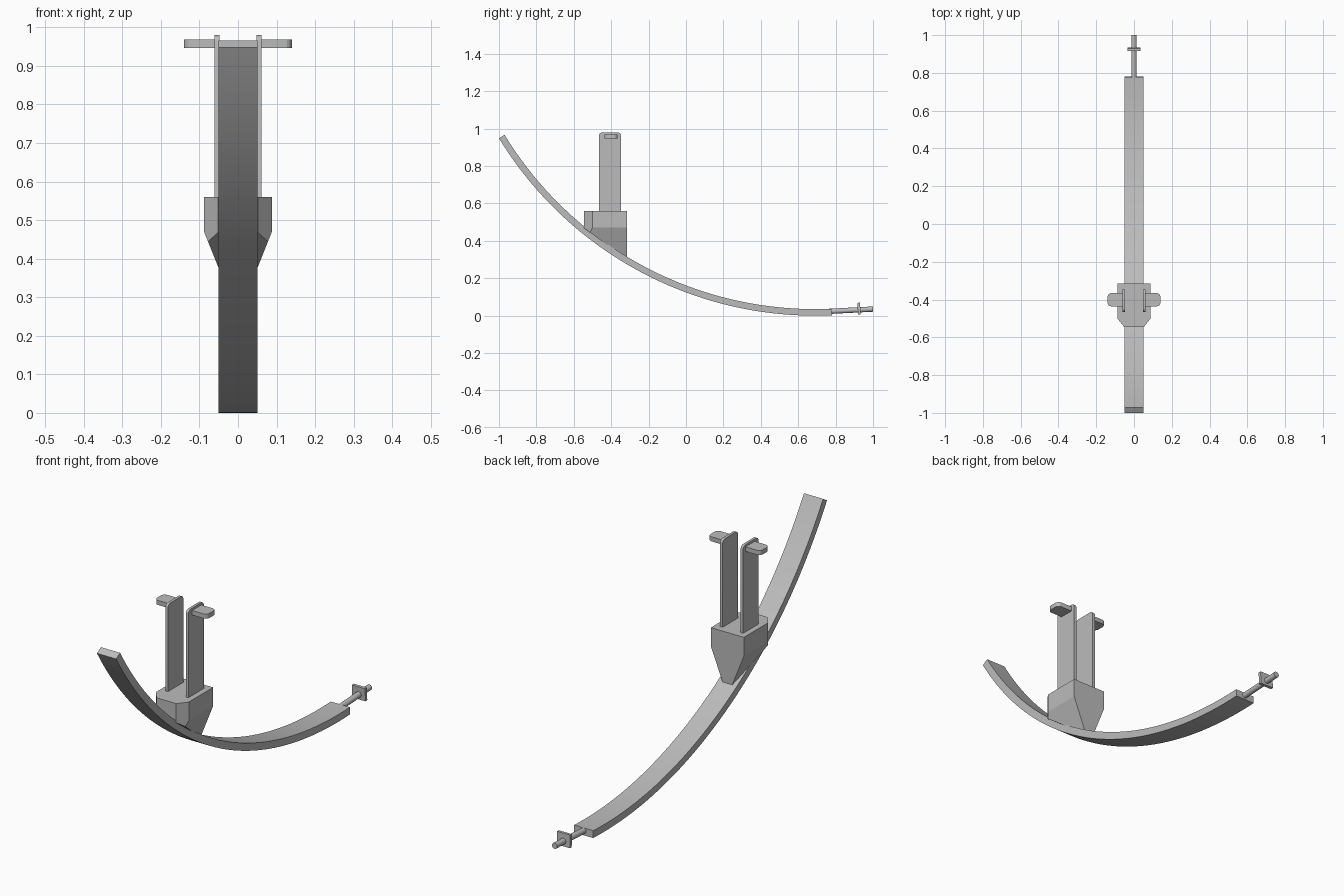
import bpy, bmesh, math
from mathutils import Vector, Matrix

cube = bpy.data.objects.get("Cube")
if cube:
    bpy.data.objects.remove(cube, do_unlink=True)

grey = bpy.data.materials.new("plain grey")
grey.use_nodes = True
grey.diffuse_color = (0.5, 0.5, 0.5, 1)
grey.node_tree.nodes["Principled BSDF"].inputs["Base Color"].default_value = (0.5, 0.5, 0.5, 1)


def finish(bm, name):
    """Turn a bmesh into a shaded, coloured object."""
    bmesh.ops.recalc_face_normals(bm, faces=bm.faces)
    mesh = bpy.data.meshes.new(name)
    bm.to_mesh(mesh)
    bm.free()
    mesh.materials.append(grey)
    obj = bpy.data.objects.new(name, mesh)
    bpy.context.collection.objects.link(obj)
    bpy.ops.object.select_all(action='DESELECT')
    obj.select_set(True)
    bpy.context.view_layer.objects.active = obj
    bpy.ops.object.shade_smooth_by_angle(angle=math.radians(20))
    return obj


def prism(points, depth):
    """Extrude a closed outline of 3D points along a vector."""
    bm = bmesh.new()
    face = bm.faces.new([bm.verts.new(p) for p in points])
    new = bmesh.ops.extrude_face_region(bm, geom=[face])["geom"]
    verts = [g for g in new if isinstance(g, bmesh.types.BMVert)]
    bmesh.ops.translate(bm, verts=verts, vec=depth)
    return bm


def rounded(u0, u1, v0, v1, r, steps=4):
    """Outline whose two corners at u1 are rounded."""
    pts = [(u0, v1), (u0, v0)]
    for cv, start in ((v0 + r, -90), (v1 - r, 0)):
        for i in range(steps + 1):
            a = math.radians(start + 90 * i / steps)
            pts.append((u1 - r + r * math.cos(a), cv + r * math.sin(a)))
    return pts


# Curved strip, an arc in the side plane
CY, CZ, OUTER, INNER, HALF = 0.69, 1.98, 1.98, 1.945, 0.051
N = 48
angles = [math.radians(-58.6 + (58.6 + 2.6) * i / N) for i in range(N + 1)]


def on_arc(r, a):
    return (-HALF, CY + r * math.sin(a), CZ - r * math.cos(a))


outline = [on_arc(OUTER, a) for a in angles] + [on_arc(INNER, a) for a in reversed(angles)]
finish(prism(outline, (2 * HALF, 0, 0)), "curved_strip")

# Rod and square stop plate at the low end
start, end = Vector((0, 0.765, 0.023)), Vector((0, 1, 0.035))
tilt = (end - start).to_track_quat('Z', 'Y').to_matrix().to_4x4()
bm = bmesh.new()
bmesh.ops.create_cone(bm, cap_ends=True, segments=20, radius1=0.014, radius2=0.014,
                      depth=(end - start).length,
                      matrix=Matrix.Translation((start + end) / 2) @ tilt)
finish(bm, "end_rod")
bm = bmesh.new()
bmesh.ops.create_cube(bm, size=1, matrix=Matrix.Translation((0, 0.925, 0.038))
                      @ tilt @ Matrix.Diagonal((0.07, 0.062, 0.014, 1)))
finish(bm, "stop_plate")

# Bracket block: chamfered plan, tapered sides, underside sunk into the strip
half_plan = [(0.088, -0.315), (0.088, -0.5), (0.052, -0.545)]
plan = half_plan + [(-x, y) for x, y in reversed(half_plan)]
bm = prism([(x, y, 0.2) for x, y in plan], (0, 0, 0.36))
cuts = [((s * 0.088, 0, 0.47), (s * 0.09, 0, -0.036)) for s in (1, -1)]
cuts.append(((0, -0.545, 0.468), (0, -0.165, -0.225)))
for point, normal in cuts:
    geom = bm.verts[:] + bm.edges[:] + bm.faces[:]
    cut = bmesh.ops.bisect_plane(bm, geom=geom, plane_co=point, plane_no=normal, clear_outer=True)
    edges = [g for g in cut["geom_cut"] if isinstance(g, bmesh.types.BMEdge)]
    bmesh.ops.holes_fill(bm, edges=edges)
finish(bm, "bracket_block")

# Pair of upright prongs with outward tabs
for side, s in (("left", 1), ("right", -1)):
    profile = rounded(0.55, 0.98, -0.465, -0.347, 0.018)
    finish(prism([(s * 0.048, y, z) for z, y in profile], (s * 0.013, 0, 0)), side + "_prong")
    profile = rounded(0.055, 0.14, -0.436, -0.366, 0.02)
    finish(prism([(s * x, y, 0.947) for x, y in profile], (0, 0, 0.022)), side + "_tab")
